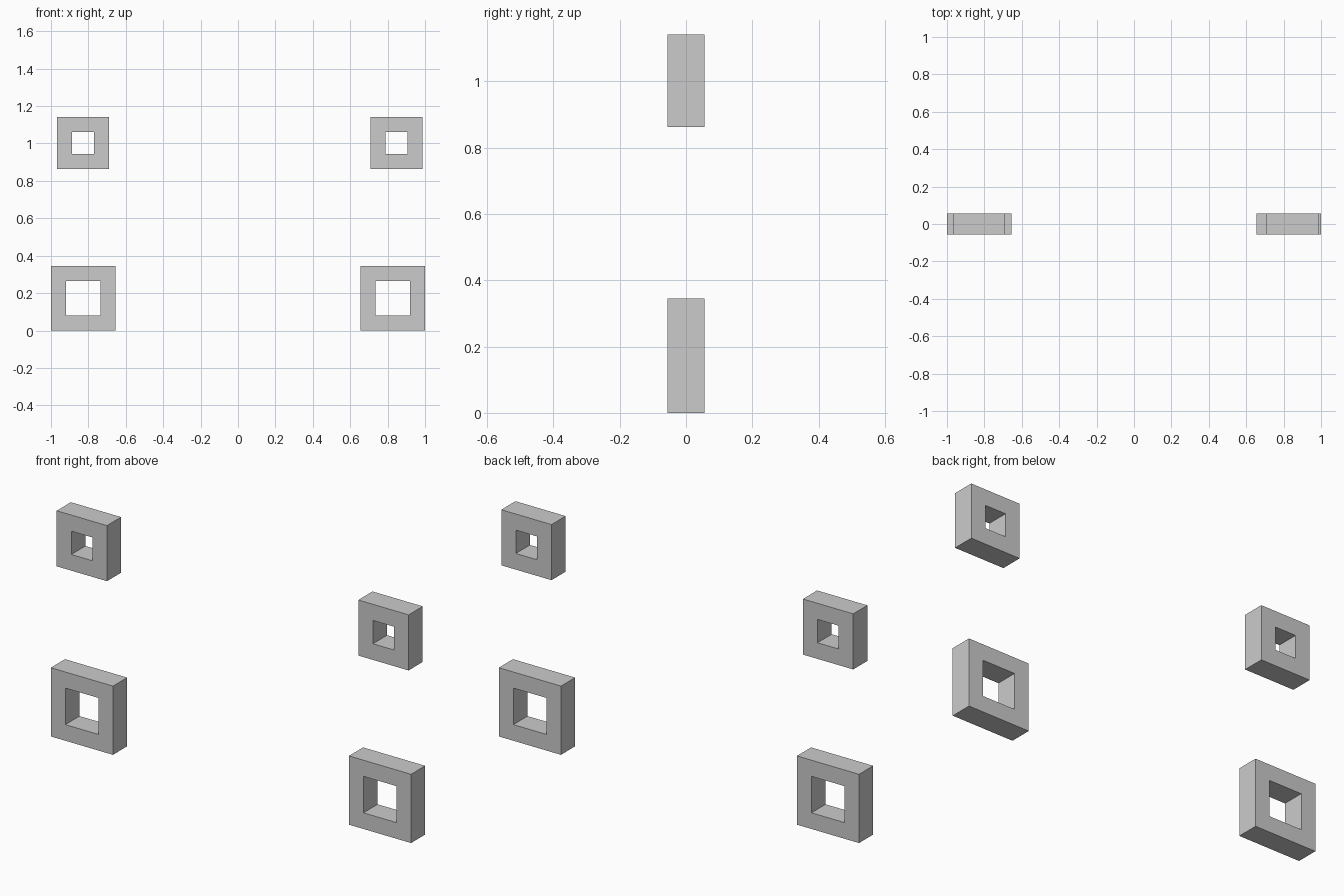
import bpy, bmesh

if "Cube" in bpy.data.objects:
    bpy.data.objects.remove(bpy.data.objects["Cube"])

DEPTH = 0.112   # thickness front to back
WALL = 0.081    # width of the frame border


def square_frame(name, x, z, size):
    """Square ring with a square through-hole facing front and back."""
    bm = bmesh.new()
    loops = []
    for half in (size / 2, size / 2 - WALL):
        for y in (-DEPTH / 2, DEPTH / 2):
            loops.append([bm.verts.new((sx * half, y, sz * half))
                          for sx, sz in ((-1, -1), (1, -1), (1, 1), (-1, 1))])
    outer_f, outer_b, inner_f, inner_b = loops
    # front, outer sides, back and hole walls
    for a, b in ((inner_f, outer_f), (outer_f, outer_b),
                 (outer_b, inner_b), (inner_b, inner_f)):
        for i in range(4):
            j = (i + 1) % 4
            bm.faces.new((a[i], b[i], b[j], a[j]))
    bmesh.ops.recalc_face_normals(bm, faces=bm.faces)
    mesh = bpy.data.meshes.new(name)
    bm.to_mesh(mesh)
    bm.free()
    obj = bpy.data.objects.new(name, mesh)
    obj.location = (x, 0, z)
    bpy.context.collection.objects.link(obj)
    return obj


# Large lower frames
square_frame("lower_frame_left", -0.8275, 0.1725, 0.345)
square_frame("lower_frame_right", 0.8275, 0.1725, 0.345)

# Small upper frames
square_frame("upper_frame_left", -0.828, 1.002, 0.279)
square_frame("upper_frame_right", 0.847, 1.002, 0.279)
